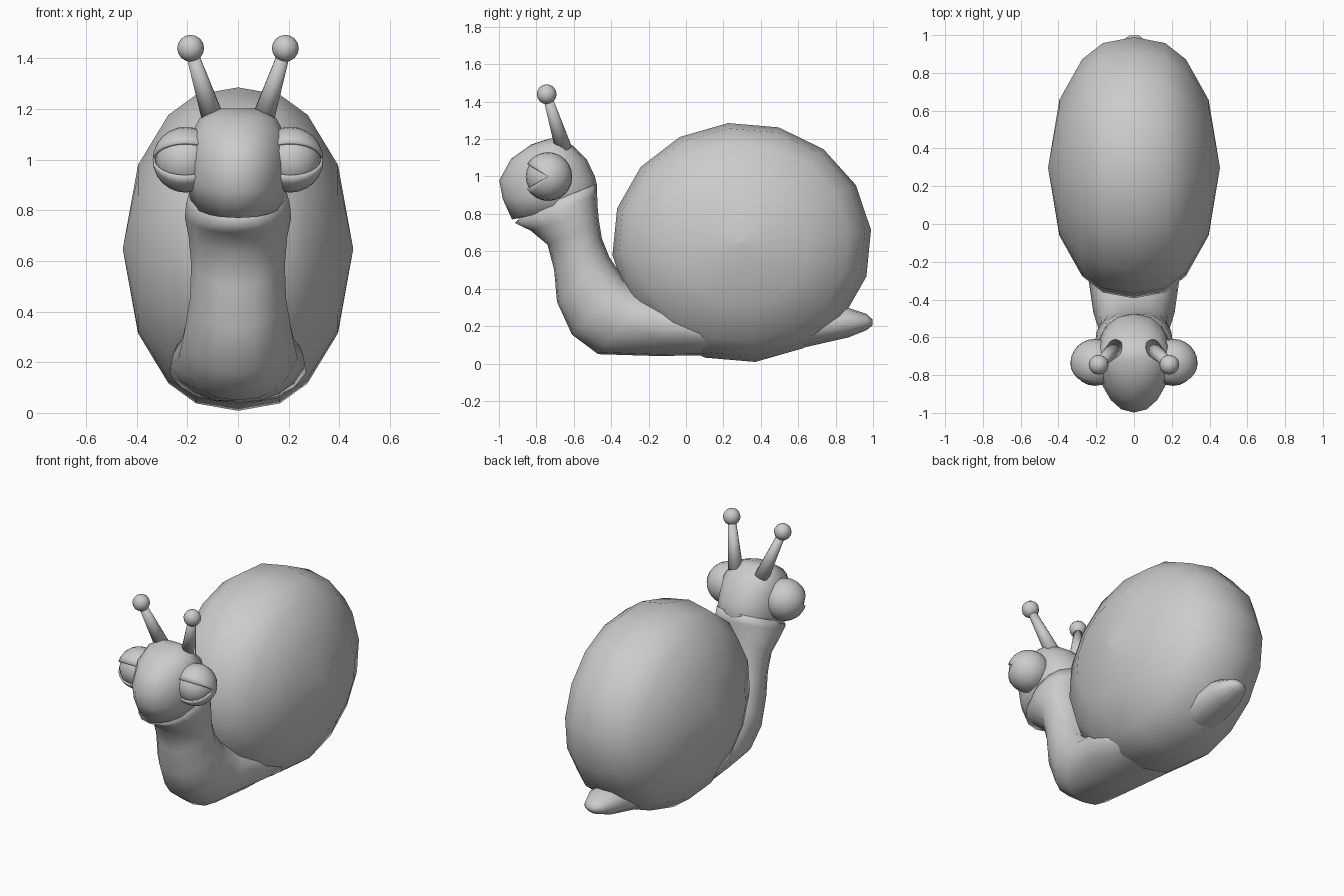
import bpy, bmesh, math
from mathutils import Vector

if "Cube" in bpy.data.objects:
    bpy.data.objects.remove(bpy.data.objects["Cube"])


def finish(bm, name):
    bmesh.ops.remove_doubles(bm, verts=bm.verts, dist=0.0005)
    bmesh.ops.recalc_face_normals(bm, faces=bm.faces)
    for f in bm.faces:
        f.smooth = True
    me = bpy.data.meshes.new(name)
    bm.to_mesh(me)
    bm.free()
    ob = bpy.data.objects.new(name, me)
    bpy.context.collection.objects.link(ob)
    return ob


def skin(bm, rings):
    # joins consecutive rings with quads and closes both ends
    n = len(rings[0])
    for a, b in zip(rings, rings[1:]):
        for i in range(n):
            j = (i + 1) % n
            bm.faces.new((a[i], a[j], b[j], b[i]))
    bm.faces.new(rings[0])
    bm.faces.new(rings[-1])


def loft(name, sections, n=16, power=0.8, taper=0.15):
    # section: front/bottom point (y, z), back/top point (y, z), half width
    bm = bmesh.new()
    rings = []
    for yf, zf, yb, zb, w in sections:
        c = Vector((0, (yf + yb) / 2, (zf + zb) / 2))
        ax = Vector((0, (yf - yb) / 2, (zf - zb) / 2))
        ring = []
        for i in range(n):
            t = 2 * math.pi * i / n
            co, si = math.cos(t), math.sin(t)
            u = math.copysign(abs(co) ** power, co)
            v = math.copysign(abs(si) ** power, si)
            p = c + ax * u
            p.x = w * v * (1 - taper * max(0, u))
            ring.append(bm.verts.new(p))
        rings.append(ring)
    skin(bm, rings)
    return finish(bm, name)


# shell: faceted lens turned about the x axis
bm = bmesh.new()
half = [(0.165, 0.955), (0.275, 0.83), (0.395, 0.52), (0.455, 0.0)]
profile = [(-x, r) for x, r in reversed(half)] + [(0, 1)] + half
rings = []
for x, r in profile:
    ring = []
    for i in range(16):
        t = math.radians(6 + 22.5 * i)
        r2 = max(r, 0.002)
        ring.append(bm.verts.new((x, 0.298 + 0.695 * r2 * math.cos(t),
                                  0.647 + 0.642 * r2 * math.sin(t))))
    rings.append(ring)
skin(bm, rings)
finish(bm, "shell")

# foot and neck
loft("foot_and_neck", [
    (0.17, 0.05, 0.19, 0.20, 0.20),
    (0.13, 0.045, 0.15, 0.25, 0.27),
    (-0.15, 0.04, -0.05, 0.34, 0.265),
    (-0.47, 0.05, -0.20, 0.38, 0.235),
    (-0.61, 0.155, -0.33, 0.45, 0.215),
    (-0.69, 0.33, -0.41, 0.57, 0.19),
    (-0.705, 0.50, -0.45, 0.67, 0.185),
    (-0.74, 0.635, -0.465, 0.76, 0.195),
    (-0.83, 0.71, -0.472, 0.83, 0.21),
    (-0.915, 0.752, -0.475, 0.90, 0.205),
    (-0.87, 0.80, -0.48, 0.96, 0.19)], taper=0.25)

# tail
loft("tail", [
    (0.50, 0.08, 0.50, 0.28, 0.16),
    (0.65, 0.09, 0.64, 0.30, 0.15),
    (0.87, 0.14, 0.86, 0.30, 0.115),
    (0.965, 0.178, 0.965, 0.265, 0.07),
    (0.998, 0.205, 0.998, 0.235, 0.025)], n=12, power=1, taper=0)

# head with overhanging upper lip
loft("head", [
    (-0.84, 0.79, -0.50, 0.86, 0.15),
    (-0.93, 0.77, -0.48, 0.87, 0.185),
    (-0.98, 0.88, -0.475, 0.95, 0.20),
    (-0.998, 0.98, -0.487, 1.0, 0.20),
    (-0.935, 1.095, -0.53, 1.09, 0.19),
    (-0.83, 1.17, -0.60, 1.16, 0.15),
    (-0.73, 1.203, -0.66, 1.20, 0.07)], power=0.88, taper=0.22)

for side, s in (("left", 1), ("right", -1)):
    eye = Vector((s * 0.207, -0.738, 1.0))

    # eyeball
    bm = bmesh.new()
    bmesh.ops.create_uvsphere(bm, u_segments=20, v_segments=12, radius=0.119)
    bmesh.ops.translate(bm, verts=bm.verts, vec=eye)
    finish(bm, "eyeball_" + side)

    # eyelids: a sphere about the x axis with a wedge open at the front
    bm = bmesh.new()
    N, M, gap = 20, 12, math.radians(31)
    grid = []
    for i in range(N + 1):
        t = math.pi + gap + (2 * math.pi - 2 * gap) * i / N
        grid.append([bm.verts.new(eye + 0.13 * Vector((
            math.cos(math.pi * j / M),
            math.sin(math.pi * j / M) * math.cos(t),
            math.sin(math.pi * j / M) * math.sin(t)))) for j in range(M + 1)])
    for a, b in zip(grid, grid[1:]):
        for j in range(M):
            bm.faces.new((a[j], a[j + 1], b[j + 1], b[j]))
    lid = finish(bm, "eyelids_" + side)
    mod = lid.modifiers.new("thickness", "SOLIDIFY")
    mod.thickness = 0.01
    mod.offset = -1

    # stalk with a round tip
    a, b = Vector((s * 0.095, -0.655, 1.15)), Vector((s * 0.185, -0.742, 1.43))
    d = b - a
    bm = bmesh.new()
    bmesh.ops.create_cone(bm, cap_ends=True, segments=12, radius1=0.046,
                          radius2=0.024, depth=d.length)
    bmesh.ops.transform(bm, verts=bm.verts, matrix=d.to_track_quat('Z', 'Y').to_matrix().to_4x4())
    bmesh.ops.translate(bm, verts=bm.verts, vec=(a + b) / 2)
    finish(bm, "stalk_" + side)
    bm = bmesh.new()
    bmesh.ops.create_uvsphere(bm, u_segments=12, v_segments=8, radius=0.053)
    bmesh.ops.translate(bm, verts=bm.verts, vec=(s * 0.187, -0.745, 1.44))
    finish(bm, "stalk_tip_" + side)
